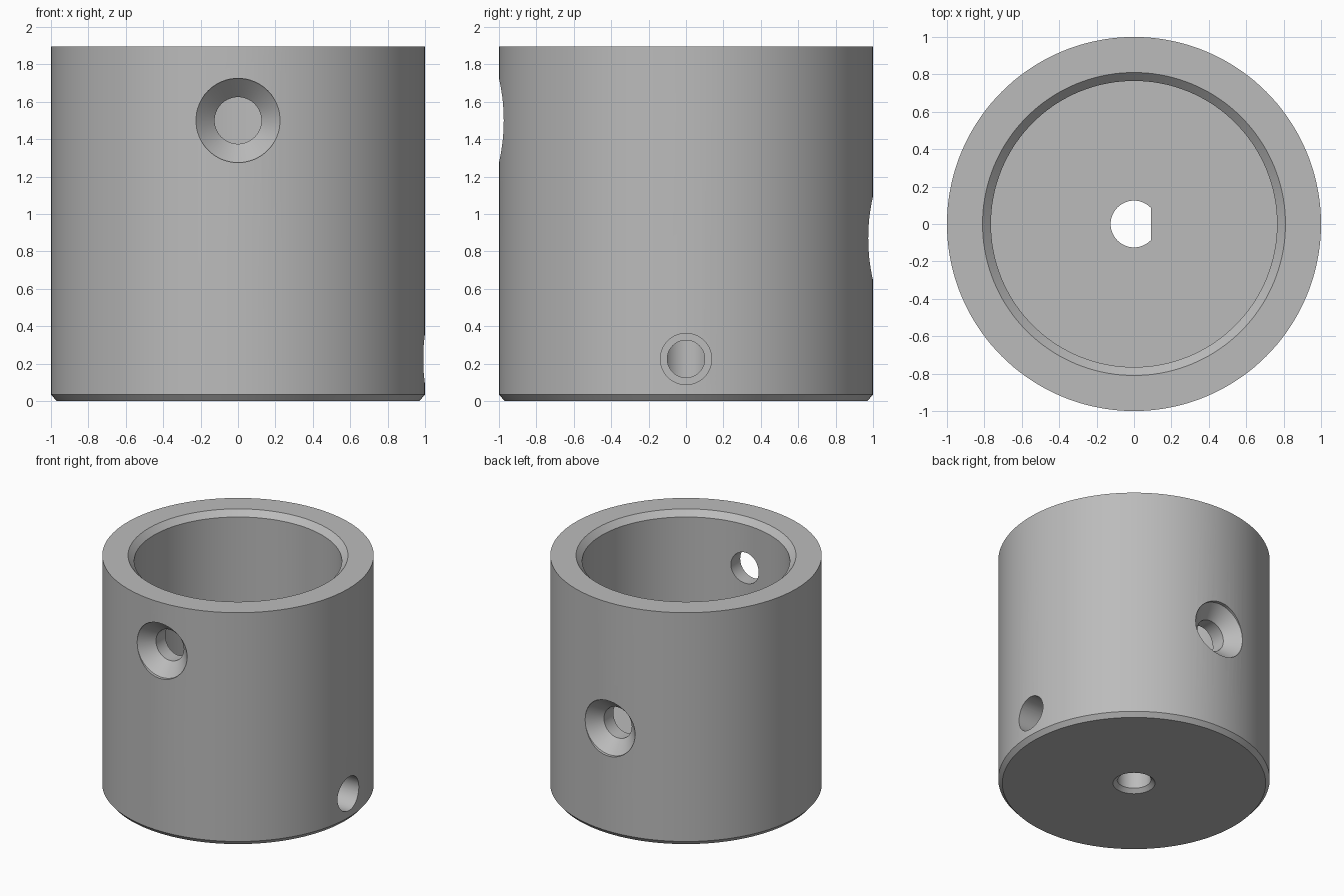
import bpy, bmesh, math
from mathutils import Matrix, Vector

if "Cube" in bpy.data.objects:
    bpy.data.objects.remove(bpy.data.objects["Cube"], do_unlink=True)

HEIGHT, FLOOR = 1.895, 0.45
BORE, CUP = 0.125, 0.765


def lathe(name, profile, sides, axis=(0, 0, 1), height=0.0, flat=None):
    """Closed solid of (radius, distance) points turned around an axis."""
    bm = bmesh.new()
    rings = []
    for r, d in profile:
        if r == 0:
            rings.append([bm.verts.new((0, 0, d))] * sides)
        else:
            rings.append([bm.verts.new((r * math.cos(a), r * math.sin(a), d))
                          for a in (math.tau * i / sides for i in range(sides))])
    for low, high in zip(rings, rings[1:]):
        for i in range(sides):
            j = (i + 1) % sides
            quad = dict.fromkeys((low[i], low[j], high[j], high[i]))
            bm.faces.new(list(quad))
    # Join the end fans into single flat discs
    spokes = [v for v in bm.verts if v.co.xy.length == 0]
    bmesh.ops.dissolve_verts(bm, verts=spokes)
    if flat is not None:
        cut = bmesh.ops.bisect_plane(bm, geom=bm.verts[:] + bm.edges[:] + bm.faces[:],
                                     plane_co=(flat, 0, 0), plane_no=(1, 0, 0),
                                     clear_outer=True)
        edges = [e for e in cut["geom_cut"] if isinstance(e, bmesh.types.BMEdge)]
        bmesh.ops.holes_fill(bm, edges=edges)
    bmesh.ops.recalc_face_normals(bm, faces=bm.faces[:])
    turn = Vector((0, 0, 1)).rotation_difference(Vector(axis)).to_matrix().to_4x4()
    bm.transform(Matrix.Translation((0, 0, height)) @ turn)
    mesh = bpy.data.meshes.new(name)
    bm.to_mesh(mesh)
    bm.free()
    obj = bpy.data.objects.new(name, mesh)
    bpy.context.collection.objects.link(obj)
    return obj


# Cup body with a chamfered foot and a chamfered mouth
body = lathe("cup_body", [(0, 0), (0.97, 0), (1, 0.035), (1, HEIGHT), (0.81, HEIGHT),
                          (CUP, HEIGHT - 0.045), (CUP, FLOOR), (0, FLOOR)], 144)

# Countersunk screw holes, D-shaped shaft bore and stepped set-screw hole
sink = [(0, 0.6), (BORE, 0.6), (BORE, 0.875), (0.225, 0.975), (0.225, 1.1), (0, 1.1)]
cutters = [
    lathe("front_screw_cutter", sink, 64, (0, -1, 0), 1.5),
    lathe("back_screw_cutter", sink, 64, (0, 1, 0), 0.87),
    lathe("shaft_cutter", [(0, -0.1), (BORE, -0.1), (BORE, 0.6), (0, 0.6)], 64, flat=0.09),
    lathe("shaft_chamfer_cutter", [(0, -0.03), (0.185, -0.03), (0.1, 0.055), (0, 0.055)], 64),
    lathe("set_screw_cutter", [(0, 0), (0.1, 0), (0.1, 0.5), (0.137, 0.5),
                               (0.137, 1.1), (0, 1.1)], 64, (1, 0, 0), 0.225),
]
bpy.context.view_layer.objects.active = body
body.select_set(True)
for cutter in cutters:
    cutter.hide_render = True
    mod = body.modifiers.new(cutter.name, "BOOLEAN")
    mod.operation, mod.solver, mod.object = "DIFFERENCE", "EXACT", cutter
    bpy.ops.object.modifier_apply(modifier=mod.name)
    bpy.data.objects.remove(cutter, do_unlink=True)

# Plain grey finish
grey = bpy.data.materials.new("plain_grey")
grey.use_nodes = True
colour = (0.5, 0.5, 0.5, 1)
grey.diffuse_color = colour
grey.node_tree.nodes["Principled BSDF"].inputs["Base Color"].default_value = colour
body.data.materials.clear()
body.data.materials.append(grey)

bpy.ops.object.shade_smooth_by_angle(angle=math.radians(30))
